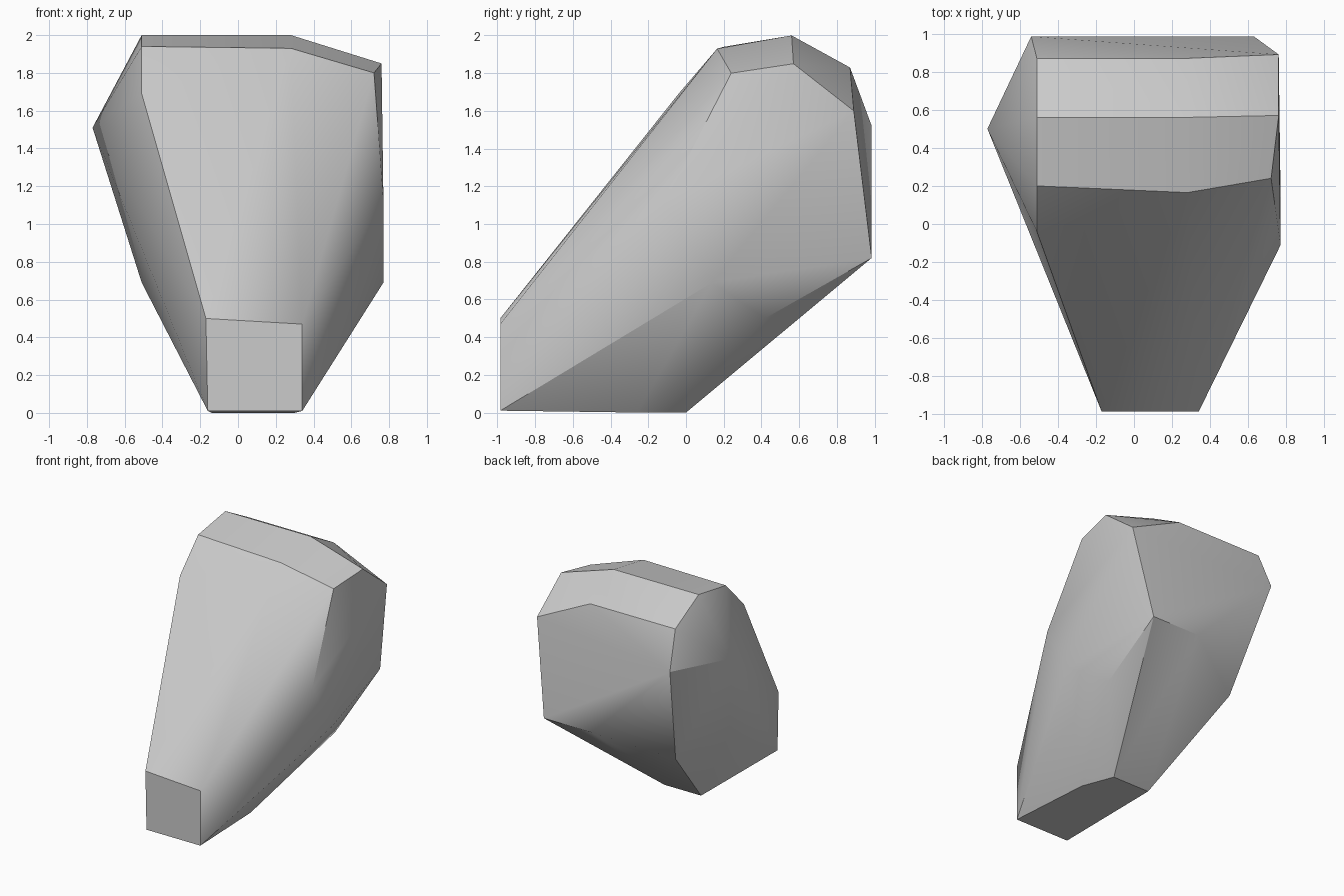
import bpy
import bmesh
import math

cube = bpy.data.objects.get("Cube")
if cube:
    bpy.data.objects.remove(cube, do_unlink=True)

# Corner points of the chiselled stone, grouped by where they sit
FOOT = [(-0.16, 0.34), (0.01, 0.48)]
base = [(-0.14, 0.0, 0.0), (0.20, 0.0, 0.0), (0.30, -0.26, 0.0)]
front_plate = [(-0.16, -0.985, 0.01), (0.34, -0.985, 0.01),
               (0.34, -0.985, 0.47), (-0.17, -0.985, 0.50)]
crown = [(-0.51, 0.20, 1.94), (0.28, 0.165, 1.93), (0.72, 0.24, 1.80),
         (-0.51, 0.56, 2.00), (0.28, 0.56, 2.00), (0.76, 0.57, 1.85),
         (-0.51, 0.87, 1.83), (0.28, 0.87, 1.83), (0.76, 0.89, 1.60)]
back = [(-0.54, 0.985, 1.52), (0.63, 0.985, 0.82), (0.19, 0.985, 0.82)]
plus_x_side = [(0.77, -0.11, 1.12), (0.77, 0.14, 0.69), (0.61, 0.42, 0.50)]
minus_x_side = [(-0.77, 0.50, 1.51), (-0.51, -0.04, 1.69),
                (-0.51, 0.15, 0.69), (-0.38, 0.68, 0.63)]

# Wrap the corners in a convex skin
bm = bmesh.new()
for p in base + front_plate + crown + back + plus_x_side + minus_x_side:
    bm.verts.new(p)
hull = bmesh.ops.convex_hull(bm, input=bm.verts[:])
loose = [v for v in bm.verts if not v.link_faces]
bmesh.ops.delete(bm, geom=loose, context='VERTS')

# Join nearly flat triangles into facets
bmesh.ops.dissolve_limit(bm, angle_limit=math.radians(1.5),
                         verts=bm.verts[:], edges=bm.edges[:])
bmesh.ops.recalc_face_normals(bm, faces=bm.faces[:])
mesh = bpy.data.meshes.new("rock")
bm.to_mesh(mesh)
bm.free()

rock = bpy.data.objects.new("rock", mesh)
bpy.context.collection.objects.link(rock)

# Plain grey stone
stone = bpy.data.materials.new("grey_stone")
stone.use_nodes = True
colour = (0.6, 0.6, 0.6, 1.0)
stone.diffuse_color = colour
stone.node_tree.nodes["Principled BSDF"].inputs["Base Color"].default_value = colour
mesh.materials.append(stone)

# Soft shading across shallow facets, crisp at the chiselled edges
bpy.ops.object.select_all(action='DESELECT')
rock.select_set(True)
bpy.context.view_layer.objects.active = rock
bpy.ops.object.shade_smooth_by_angle(angle=math.radians(30))
